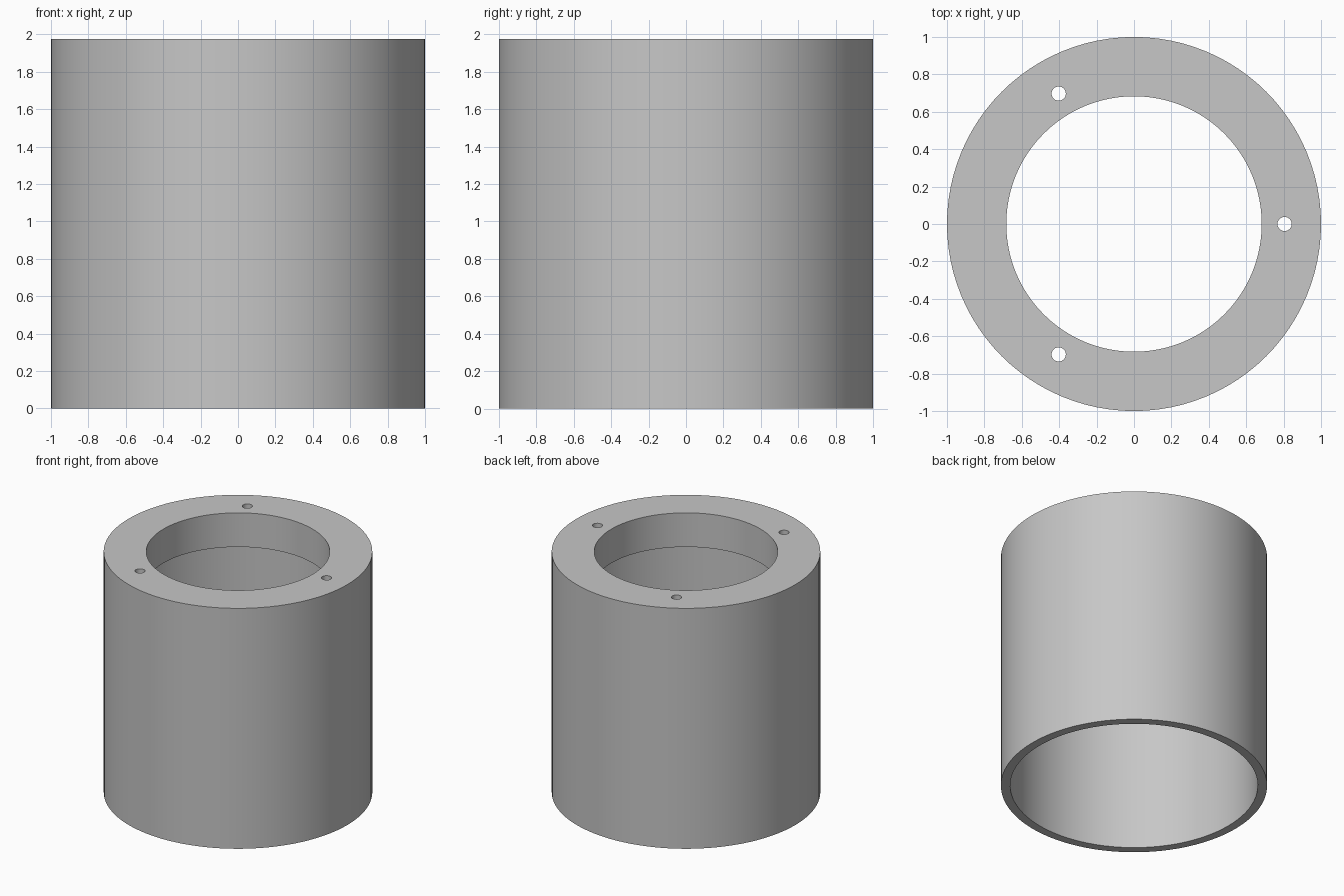
import bpy
import bmesh
from math import radians, cos, sin, tau
from mathutils import Vector

cube = bpy.data.objects.get("Cube")
if cube:
    bpy.data.objects.remove(cube, do_unlink=True)

HEIGHT = 1.975
OUTER, CAVITY, BORE = 1.0, 0.93, 0.683
FLANGE = 0.28
SCREW_CIRCLE, SCREW_RADIUS = 0.805, 0.038

grey = bpy.data.materials.new("plain grey")
grey.use_nodes = True
colour = (0.57, 0.57, 0.57, 1)
grey.diffuse_color = colour
grey.node_tree.nodes["Principled BSDF"].inputs["Base Color"].default_value = colour


def lathe(name, profile, segments):
    """Revolve a closed (radius, z) outline around the z axis."""
    bm = bmesh.new()
    verts = [bm.verts.new((r, 0, z)) for r, z in profile]
    edges = [bm.edges.new((v, verts[i - 1])) for i, v in enumerate(verts)]
    bmesh.ops.spin(bm, geom=verts + edges, cent=Vector(), axis=Vector((0, 0, 1)),
                   angle=tau, steps=segments, use_merge=True)
    bmesh.ops.remove_doubles(bm, verts=bm.verts[:], dist=1e-5)
    bmesh.ops.recalc_face_normals(bm, faces=bm.faces[:])
    mesh = bpy.data.meshes.new(name)
    bm.to_mesh(mesh)
    bm.free()
    mesh.materials.append(grey)
    obj = bpy.data.objects.new(name, mesh)
    bpy.context.collection.objects.link(obj)
    return obj


# Hollow sleeve with a thick inward flange at the top
under = HEIGHT - FLANGE
sleeve = lathe("flanged_sleeve", [
    (OUTER, 0), (OUTER, HEIGHT), (BORE, HEIGHT),
    (BORE, under), (CAVITY, under), (CAVITY, 0)], 96)

# Three screw holes through the flange
for i in range(3):
    angle = tau * i / 3
    bpy.ops.mesh.primitive_cylinder_add(
        vertices=32, radius=SCREW_RADIUS, depth=FLANGE * 2,
        location=(SCREW_CIRCLE * cos(angle), SCREW_CIRCLE * sin(angle), HEIGHT - FLANGE / 2))
    cutter = bpy.context.object
    cutter.name = "screw_hole_cutter"
    cutter.hide_render = True
    cutter.data.materials.append(grey)
    bpy.context.view_layer.objects.active = sleeve
    cut = sleeve.modifiers.new("screw_hole", 'BOOLEAN')
    cut.operation = 'DIFFERENCE'
    cut.solver = 'EXACT'
    cut.object = cutter
    bpy.ops.object.modifier_apply(modifier=cut.name)
    bpy.data.objects.remove(cutter, do_unlink=True)

# Smooth walls, crisp rims
bpy.ops.object.select_all(action='DESELECT')
sleeve.select_set(True)
bpy.context.view_layer.objects.active = sleeve
bpy.ops.object.shade_smooth_by_angle(angle=radians(30))
